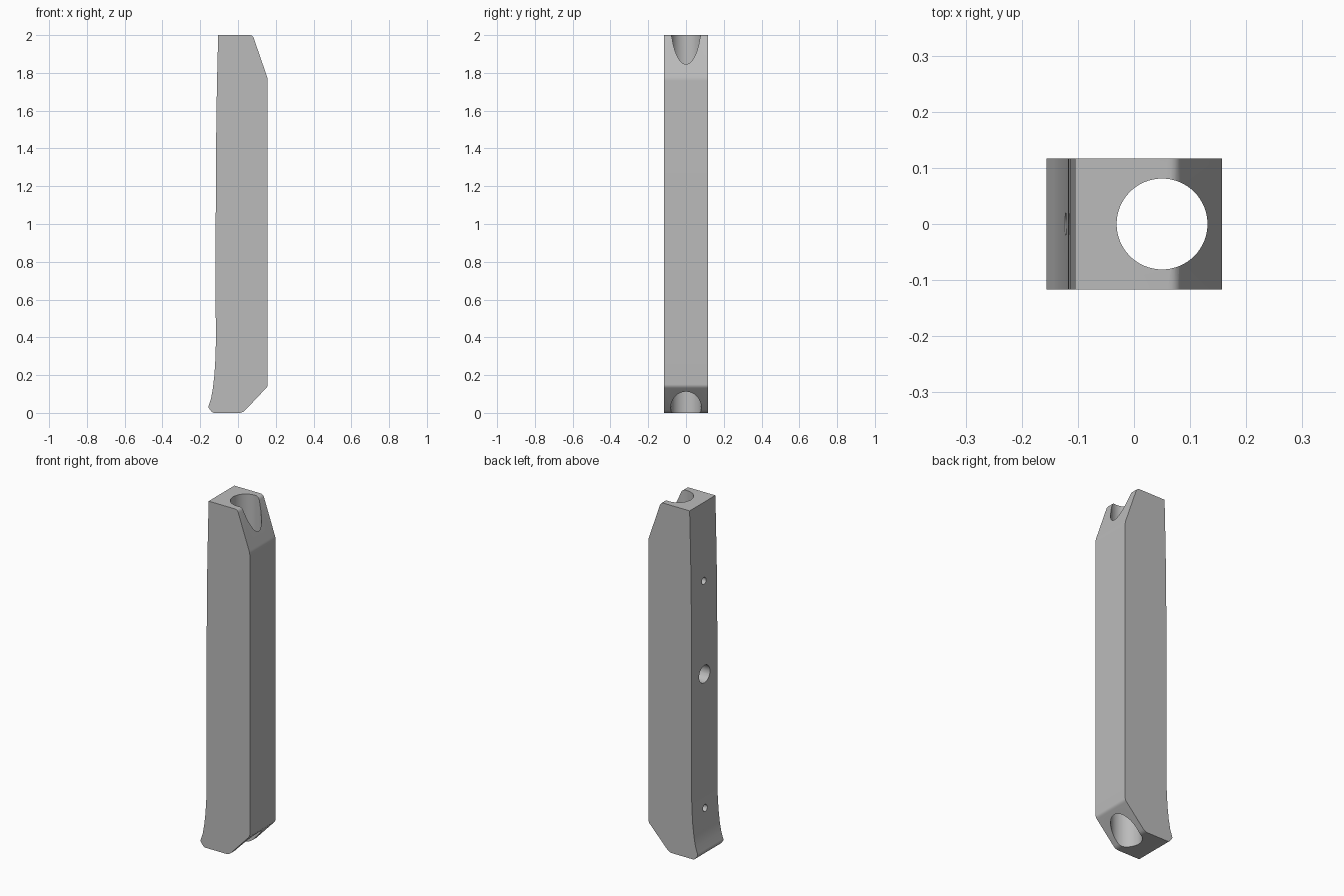
import bpy
import bmesh
import math
from mathutils import Vector, Matrix

if "Cube" in bpy.data.objects:
    bpy.data.objects.remove(bpy.data.objects["Cube"], do_unlink=True)

HALF_DEPTH = 0.117

grey = bpy.data.materials.new("plain grey")
grey.use_nodes = True
grey.diffuse_color = (0.5, 0.5, 0.5, 1)
grey.node_tree.nodes["Principled BSDF"].inputs["Base Color"].default_value = (0.5, 0.5, 0.5, 1)


def new_object(name, bm):
    bmesh.ops.recalc_face_normals(bm, faces=bm.faces)
    mesh = bpy.data.meshes.new(name)
    bm.to_mesh(mesh)
    bm.free()
    mesh.materials.append(grey)
    obj = bpy.data.objects.new(name, mesh)
    bpy.context.collection.objects.link(obj)
    return obj


def rounded(points, steps=5):
    """Replace each (x, z, cut) corner by a short curve that starts cut away from it."""
    out = []
    for i, (x, z, cut) in enumerate(points):
        p = Vector((x, z))
        if not cut:
            out.append(p)
            continue
        a, b = (Vector(points[j % len(points)][:2]) for j in (i - 1, i + 1))
        a = p + (a - p).normalized() * cut
        b = p + (b - p).normalized() * cut
        for s in range(steps + 1):
            t = s / steps
            out.append(a * (1 - t) ** 2 + p * 2 * t * (1 - t) + b * t * t)
    return out


def cut_cylinder(target, name, radius, start, end, sides):
    start, end = Vector(start), Vector(end)
    axis = end - start
    turn = axis.to_track_quat('Z', 'Y').to_matrix().to_4x4()
    bm = bmesh.new()
    bmesh.ops.create_cone(bm, cap_ends=True, segments=sides, radius1=radius, radius2=radius,
                          depth=axis.length,
                          matrix=Matrix.Translation((start + end) / 2) @ turn)
    cutter = new_object(name, bm)
    cutter.hide_render = True
    mod = target.modifiers.new(name, 'BOOLEAN')
    mod.operation = 'DIFFERENCE'
    mod.solver = 'EXACT'
    mod.object = cutter
    bpy.context.view_layer.objects.active = target
    bpy.ops.object.modifier_apply(modifier=name)
    bpy.data.objects.remove(cutter, do_unlink=True)


# Handle body: side outline pushed through its thickness
outline = rounded([
    (-0.135, 0, 0.012), (0.025, 0, 0.02), (0.157, 0.14, 0.012), (0.157, 1.77, 0.012),
    (0.078, 2, 0.018), (-0.105, 2, 0), (-0.11, 1.8, 0), (-0.114, 1.6, 0),
    (-0.117, 1.3, 0), (-0.118, 1.0, 0), (-0.118, 0.6, 0), (-0.1175, 0.36, 0),
    (-0.12, 0.28, 0), (-0.125, 0.2, 0), (-0.133, 0.13, 0), (-0.143, 0.075, 0),
    (-0.158, 0.03, 0.008),
])
bm = bmesh.new()
side = bm.faces.new([bm.verts.new((p.x, -HALF_DEPTH, p.y)) for p in outline])
pushed = bmesh.ops.extrude_face_region(bm, geom=[side], use_keep_orig=True)
bmesh.ops.translate(bm, vec=(0, 2 * HALF_DEPTH, 0),
                    verts=[v for v in pushed["geom"] if isinstance(v, bmesh.types.BMVert)])
body = new_object("handle_body", bm)

# Long bore from top to bottom
cut_cylinder(body, "long_bore", 0.081, (0.05, 0, -0.1), (0.05, 0, 2.1), 64)

# Cross holes from the flared edge into the bore
for name, z, radius in (("upper_hole", 1.555, 0.02),
                        ("middle_hole", 1.02, 0.05),
                        ("lower_hole", 0.25, 0.02)):
    cut_cylinder(body, name, radius, (-0.25, 0, z), (0.04, 0, z), 32)

# Smooth shading with crisp edges
bpy.ops.object.select_all(action='DESELECT')
body.select_set(True)
bpy.context.view_layer.objects.active = body
bpy.ops.object.shade_smooth_by_angle(angle=math.radians(30))
